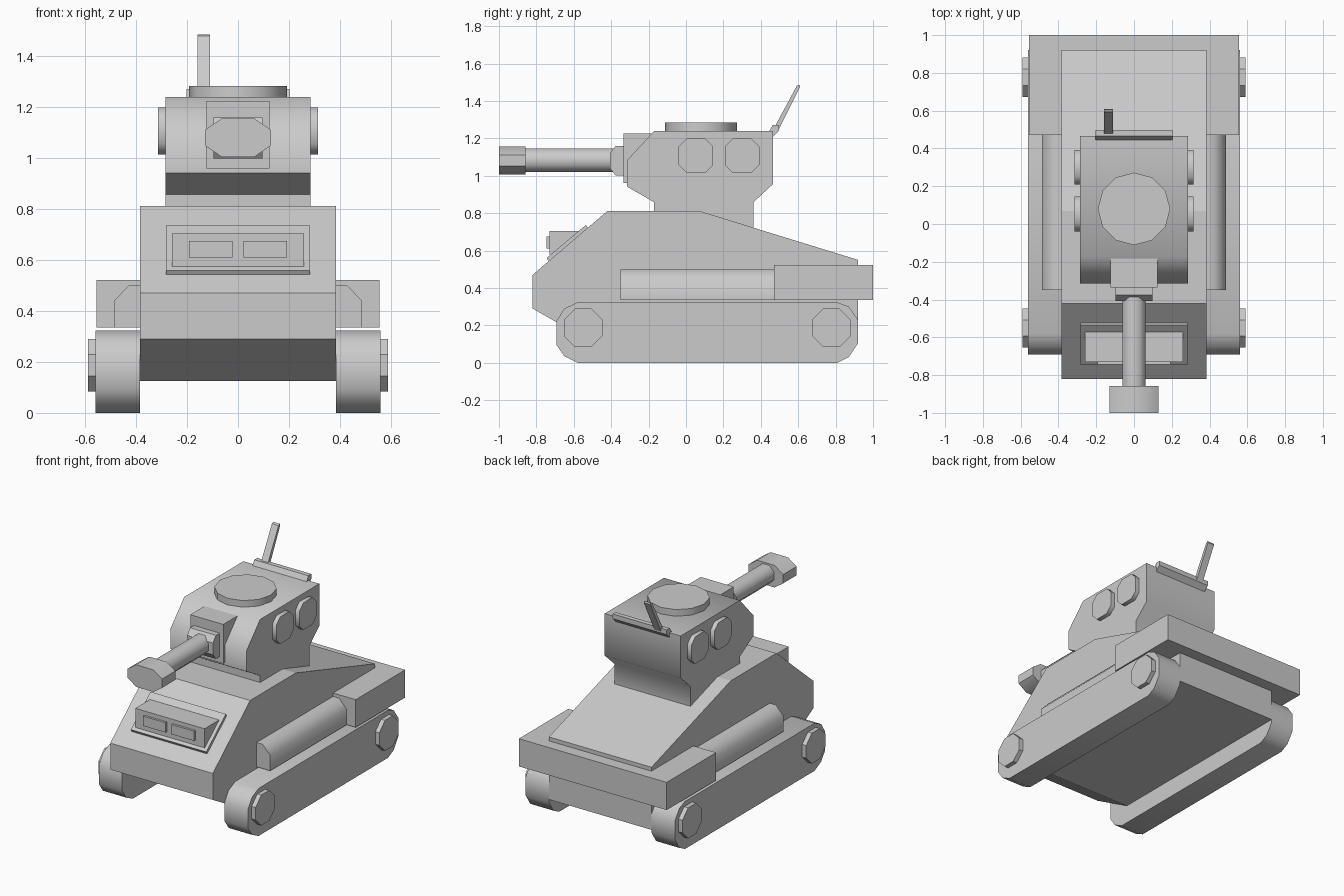
import bpy, bmesh, math
from mathutils import Vector

if "Cube" in bpy.data.objects:
    bpy.data.objects.remove(bpy.data.objects["Cube"])


def prism(name, profile, lo, hi, axis="x", smooth=0, mirror=False):
    """Extrude a 2D profile along an axis: x takes (y, z), y takes (x, z), z takes (x, y)."""
    place = {"x": lambda a, b, t: (t, a, b),
             "y": lambda a, b, t: (a, t, b),
             "z": lambda a, b, t: (a, b, t)}[axis]
    bm = bmesh.new()
    face = bm.faces.new([bm.verts.new(place(a, b, lo)) for a, b in profile])
    ext = bmesh.ops.extrude_face_region(bm, geom=[face])["geom"]
    moved = [v for v in ext if isinstance(v, bmesh.types.BMVert)]
    bmesh.ops.translate(bm, verts=moved, vec=Vector(place(0, 0, hi - lo)))
    if face not in [f for f in bm.faces]:
        bm.faces.new([v for v in bm.verts if v not in moved])
    bmesh.ops.holes_fill(bm, edges=bm.edges[:], sides=0)
    bmesh.ops.recalc_face_normals(bm, faces=bm.faces[:])
    mesh = bpy.data.meshes.new(name)
    bm.to_mesh(mesh)
    bm.free()
    obj = bpy.data.objects.new(name, mesh)
    bpy.context.collection.objects.link(obj)
    if smooth:
        mesh.shade_smooth()
        mesh.set_sharp_from_angle(angle=math.radians(smooth))
    if mirror:
        obj.modifiers.new("Mirror", "MIRROR")
    return obj


def rect(a0, a1, b0, b1):
    return [(a0, b0), (a1, b0), (a1, b1), (a0, b1)]


def ngon(ca, cb, r, n, turn=0.0):
    return [(ca + r * math.cos(turn + math.tau * i / n),
             cb + r * math.sin(turn + math.tau * i / n)) for i in range(n)]


def cut_rect(ca, cb, ha, hb, ka, kb):
    """Rectangle with chamfered corners."""
    return [(ca - ha + ka, cb - hb), (ca + ha - ka, cb - hb),
            (ca + ha, cb - hb + kb), (ca + ha, cb + hb - kb),
            (ca + ha - ka, cb + hb), (ca - ha + ka, cb + hb),
            (ca - ha, cb + hb - kb), (ca - ha, cb - hb + kb)]


# Hull
prism("hull", [(-0.82, 0.29), (-0.53, 0.125), (0.92, 0.125), (0.92, 0.55),
               (0.07, 0.812), (-0.42, 0.812), (-0.82, 0.47)], -0.385, 0.385)
prism("rear_fender", rect(0.47, 1.0, 0.335, 0.523), -0.555, 0.555)
prism("side_sponson", [(0.38, 0.335), (0.487, 0.335), (0.487, 0.44),
                       (0.43, 0.5), (0.38, 0.5)], -0.35, 0.47,
      axis="y", smooth=50, mirror=True)

# Tracks and wheel hubs
prism("track", [(-0.58, 0), (0.81, 0), (0.87, 0.03), (0.92, 0.105), (0.92, 0.23),
                (0.87, 0.3), (0.81, 0.323), (-0.58, 0.323), (-0.65, 0.29),
                (-0.692, 0.225), (-0.692, 0.095), (-0.65, 0.035)],
      0.385, 0.56, smooth=50, mirror=True)
for label, y in (("front", -0.55), ("rear", 0.777)):
    prism(label + "_wheel_hub", ngon(y, 0.187, 0.112, 8, math.pi / 8),
          0.55, 0.59, mirror=True)

# Viewing housing on the sloped front
prism("front_plate", [(-0.745, 0.56), (-0.535, 0.737), (-0.52, 0.715), (-0.73, 0.535)],
      -0.283, 0.283)
prism("viewer_housing", [(-0.73, 0.575), (-0.73, 0.705), (-0.55, 0.705), (-0.68, 0.575)],
      -0.26, 0.26)
prism("viewer_window", rect(-0.745, -0.72, 0.61, 0.676), 0.022, 0.192, mirror=True)

# Turret
prism("turret", [(-0.17, 0.7), (0.36, 0.7), (0.36, 0.858), (0.465, 0.955), (0.465, 1.24),
                 (-0.17, 1.24), (-0.315, 1.083), (-0.315, 0.942), (-0.17, 0.858)],
      -0.285, 0.285, smooth=50)
prism("turret_hatch", ngon(0, 0.08, 0.192, 12), 1.23, 1.285, axis="z", smooth=35)
for label, y in (("front", 0.053), ("rear", 0.3)):
    prism(label + "_side_port", cut_rect(y, 1.107, 0.092, 0.092, 0.042, 0.042),
          0.275, 0.315, smooth=50, mirror=True)

# Gun
prism("mantlet", rect(-0.335, -0.15, 0.96, 1.226), -0.124, 0.124)
prism("gun_collar", [(-0.33, 1.0), (-0.375, 1.0), (-0.407, 1.04), (-0.407, 1.12),
                     (-0.375, 1.16), (-0.33, 1.16)], -0.097, 0.097)
prism("gun_barrel", ngon(0, 1.083, 0.067, 8, math.pi / 8), -0.87, -0.36,
      axis="y", smooth=50)
prism("muzzle", cut_rect(0, 1.081, 0.13, 0.075, 0.065, 0.045), -1.0, -0.857,
      axis="y", smooth=50)

# Antenna and its mounting bar
prism("antenna_bar", [(0.436, 1.225), (0.465, 1.272), (0.497, 1.272),
                      (0.497, 1.24), (0.465, 1.208)], -0.203, 0.203)
prism("antenna", [(0.468, 1.25), (0.592, 1.48), (0.607, 1.487), (0.61, 1.475),
                  (0.495, 1.245)], -0.16, -0.11)
